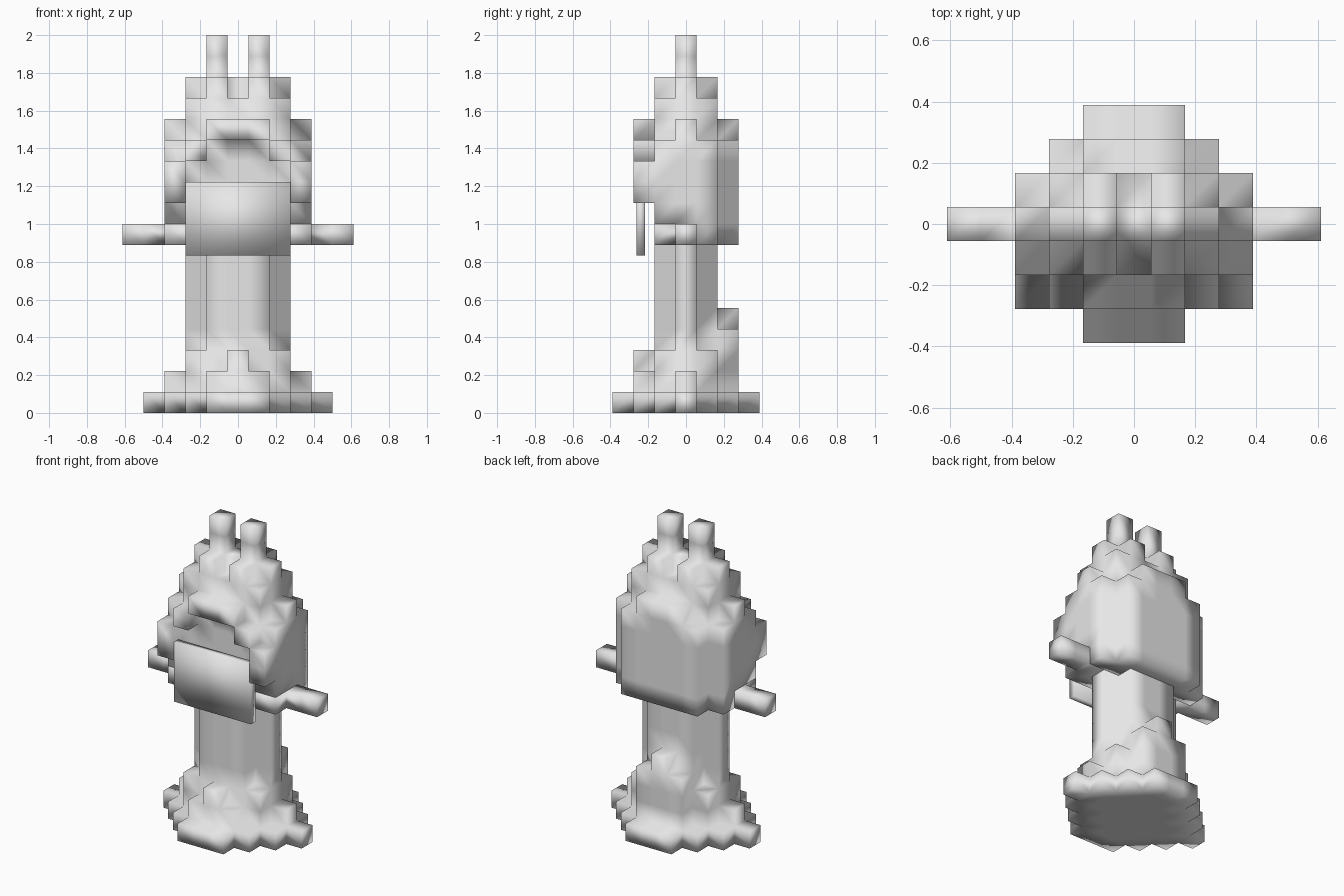
import bpy, bmesh, math

if "Cube" in bpy.data.objects:
    bpy.data.objects.remove(bpy.data.objects["Cube"])

U = 1 / 9  # edge of one block

grey = bpy.data.materials.new("plain grey")
grey.diffuse_color = (0.8, 0.8, 0.8, 1)
grey.use_nodes = True
grey.node_tree.nodes["Principled BSDF"].inputs["Base Color"].default_value = grey.diffuse_color


def finish(bm, name):
    """Turn a bmesh into a smooth-shaded grey object."""
    mesh = bpy.data.meshes.new(name)
    for f in bm.faces:
        f.smooth = True
    bm.to_mesh(mesh)
    bm.free()
    mesh.materials.append(grey)
    obj = bpy.data.objects.new(name, mesh)
    bpy.context.collection.objects.link(obj)
    return obj


def box(i0, i1, j0, j1, k0, k1):
    """Inclusive range of block cells."""
    return {(i, j, k) for i in range(i0, i1 + 1)
            for j in range(j0, j1 + 1) for k in range(k0, k1 + 1)}


def mid(w, j0, j1, k0, k1):
    """Cells centred on x = 0 with half width w."""
    return box(-w, w, j0, j1, k0, k1)


def pair(i, j0, j1, k0, k1):
    """Mirrored columns of cells at +i and -i."""
    return box(i, i, j0, j1, k0, k1) | box(-i, -i, j0, j1, k0, k1)


def blocks(name, cells):
    """Outer skin of a set of block cells, with shared vertices."""
    bm = bmesh.new()
    verts = {}

    def vert(p):
        if p not in verts:
            verts[p] = bm.verts.new(((p[0] - .5) * U, (p[1] - .5) * U, p[2] * U))
        return verts[p]

    for c in sorted(cells):
        for axis in range(3):
            for side in (0, 1):
                n = list(c)
                n[axis] += 2 * side - 1
                if tuple(n) in cells:
                    continue
                a, b = (axis + 1) % 3, (axis + 2) % 3
                ring = []
                for da, db in ((0, 0), (1, 0), (1, 1), (0, 1)):
                    p = list(c)
                    p[axis] += side
                    p[a] += da
                    p[b] += db
                    ring.append(vert(tuple(p)))
                bm.faces.new(ring if side else ring[::-1])
    # Merge flat areas into large faces
    bmesh.ops.dissolve_limit(bm, angle_limit=math.radians(1),
                             verts=bm.verts[:], edges=bm.edges[:])
    return finish(bm, name)


# Robe: stepped foot, then a cross-shaped column with a short train behind
robe = set()
for w, j in ((4, 0), (3, 1), (2, 2), (1, 3)):
    robe |= mid(w, -j, j, 0, 0)
for w, j in ((3, 0), (2, 1), (1, 2)):
    robe |= mid(w, -j, j, 1, 1)
robe |= mid(2, -1, 1, 2, 2) | mid(0, -2, -2, 2, 2)
robe |= mid(1, 2, 2, 2, 3) | mid(0, 2, 2, 4, 4)
robe |= mid(1, -1, 1, 3, 8) | mid(2, 0, 0, 3, 8)
blocks("robe", robe)

# Head with hood, brow, side locks and two horns
head = mid(2, -1, 1, 9, 14) | mid(3, -1, 1, 9, 12) | mid(3, 0, 0, 13, 13)
head |= mid(3, 1, 1, 8, 8) | mid(2, 2, 2, 8, 12) | mid(1, 2, 2, 13, 13)
head |= mid(1, -2, -2, 13, 13)                            # brow
head |= pair(2, -2, -2, 12, 12) | pair(3, -2, -2, 10, 11)  # locks
head |= mid(2, 0, 0, 15, 15) | pair(1, -1, 1, 15, 15)     # crown
head |= pair(1, 0, 0, 16, 17)                             # horns
blocks("head", head)

# Arms
for name, s in (("left_arm", -1), ("right_arm", 1)):
    cells = box(3, 5, 0, 0, 8, 8) | box(2, 3, -1, -1, 8, 8)
    blocks(name, {(s * i, j, k) for i, j, k in cells})

# Beard plate hanging in front of the chest
bm = bmesh.new()
bmesh.ops.create_cube(bm, size=1)
for v in bm.verts:
    v.co = (v.co.x * .556, v.co.y * .045 - .24, v.co.z * .39 + 1.027)
finish(bm, "beard")
